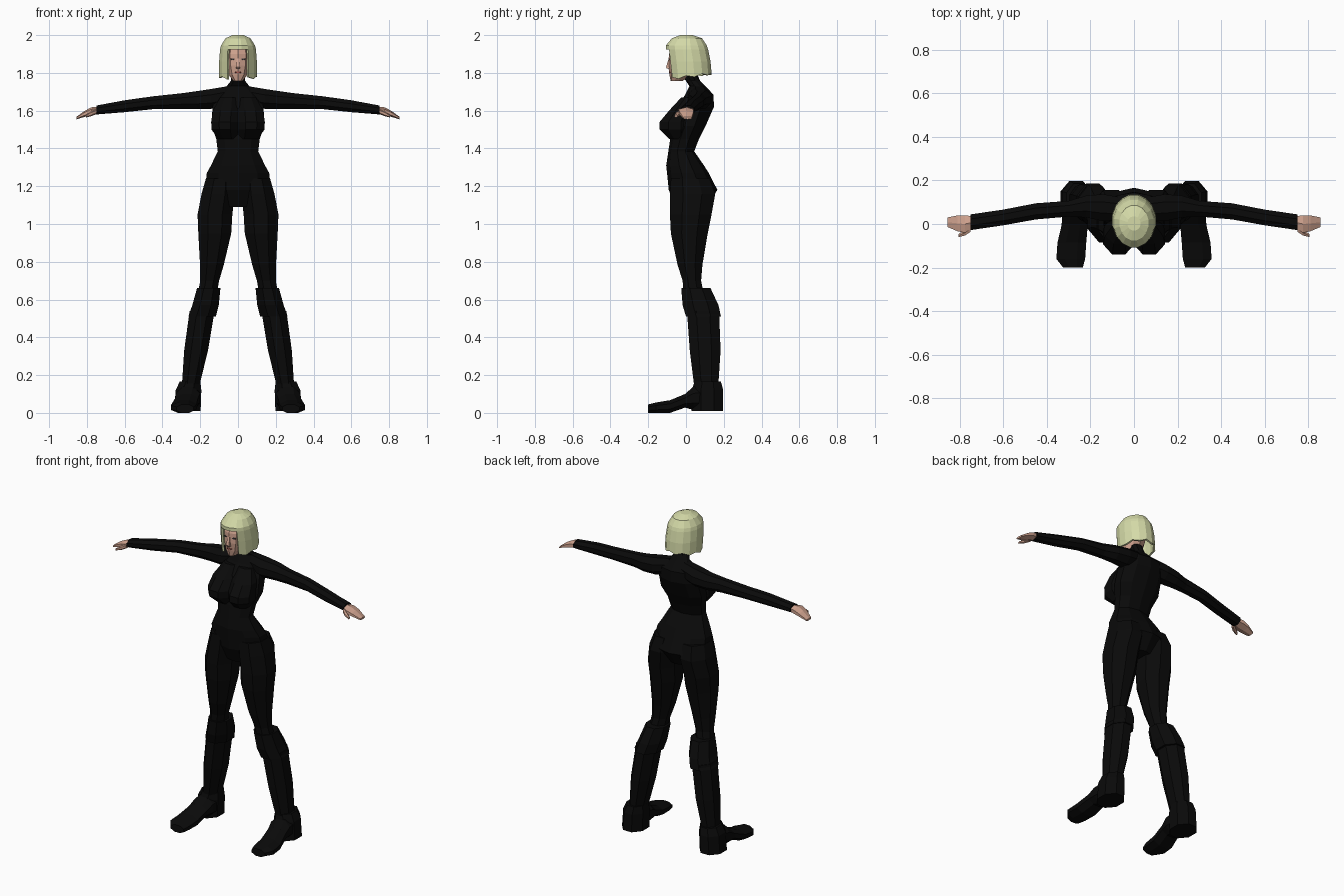
import bpy, bmesh, math


def material(name, r, g, b):
    m = bpy.data.materials.new(name)
    m.diffuse_color = (r, g, b, 1)
    return m


BLACK = material("black suit", 0.003, 0.003, 0.003)
SKIN = material("skin", 0.62, 0.36, 0.27)
BLONDE = material("pale blonde", 0.66, 0.70, 0.39)
LIP = material("lip red", 0.40, 0.10, 0.08)
EYE = material("eye dark", 0.06, 0.05, 0.05)


def finish(name, bm, mat, mirror):
    bmesh.ops.recalc_face_normals(bm, faces=bm.faces)
    me = bpy.data.meshes.new(name)
    bm.to_mesh(me)
    bm.free()
    me.materials.append(mat)
    ob = bpy.data.objects.new(name, me)
    bpy.context.collection.objects.link(ob)
    if mirror:
        mod = ob.modifiers.new("mirror", 'MIRROR')
        mod.use_mirror_merge = False
    return ob


def rings_mesh(rings, axis, n):
    """Ring = (position on axis, centre a, half width a, min b, max b)."""
    bm = bmesh.new()
    k = 1 / math.cos(math.pi / n)
    loops = []
    for t, ca, ra, b0, b1 in rings:
        loop = []
        for i in range(n):
            w = (i + 0.5) * 2 * math.pi / n
            a = ca + ra * k * math.cos(w)
            b = (b0 + b1) / 2 + (b1 - b0) / 2 * k * math.sin(w)
            co = {'x': (t, a, b), 'y': (a, t, b), 'z': (a, b, t)}[axis]
            loop.append(bm.verts.new(co))
        loops.append(loop)
    for p, q in zip(loops, loops[1:]):
        for i in range(n):
            j = (i + 1) % n
            bm.faces.new((p[i], p[j], q[j], q[i]))
    return bm, loops


def loft(name, rings, mat, axis='z', n=8, mirror=False):
    bm, loops = rings_mesh(rings, axis, n)
    bm.faces.new(loops[0])
    bm.faces.new(loops[-1])
    return finish(name, bm, mat, mirror)


# torso and neck
loft("torso", [
    (1.09, 0, 0.09, -0.05, 0.10), (1.18, 0, 0.175, -0.085, 0.16),
    (1.27, 0, 0.165, -0.095, 0.115), (1.31, 0, 0.143, -0.10, 0.09),
    (1.385, 0, 0.107, -0.09, 0.04), (1.45, 0, 0.115, -0.08, 0.065),
    (1.52, 0, 0.14, -0.06, 0.10), (1.62, 0, 0.135, -0.045, 0.143),
    (1.685, 0, 0.12, 0.0, 0.142), (1.73, 0, 0.06, 0.02, 0.10),
    (1.76, 0, 0.036, 0.0, 0.072), (1.81, 0, 0.036, -0.03, 0.05)], BLACK, n=10)
loft("bust", [
    (1.67, 0.05, 0.045, -0.025, 0.05), (1.60, 0.065, 0.068, -0.09, 0.03),
    (1.54, 0.07, 0.072, -0.14, 0.02), (1.50, 0.07, 0.070, -0.14, 0.02),
    (1.45, 0.055, 0.05, -0.088, 0.0)], BLACK, mirror=True)

# arms
loft("arm", [
    (0.05, 0.07, 0.05, 1.63, 1.73), (0.14, 0.075, 0.062, 1.61, 1.715),
    (0.22, 0.08, 0.05, 1.608, 1.703), (0.30, 0.07, 0.036, 1.61, 1.692),
    (0.45, 0.058, 0.037, 1.608, 1.676), (0.60, 0.03, 0.036, 1.592, 1.655),
    (0.75, 0.008, 0.036, 1.58, 1.627)], BLACK, 'x', mirror=True)

# hands
loft("hand", [
    (0.73, 0.01, 0.024, 1.587, 1.62), (0.775, 0.0, 0.04, 1.578, 1.615),
    (0.81, 0.003, 0.036, 1.57, 1.598), (0.855, 0.008, 0.022, 1.555, 1.567)],
    SKIN, 'x', 6, True)
loft("thumb", [
    (0.75, -0.02, 0.016, 1.583, 1.607), (0.775, -0.04, 0.013, 1.573, 1.595),
    (0.805, -0.053, 0.007, 1.565, 1.577)], SKIN, 'x', 6, True)

# legs
loft("leg", [
    (1.24, 0.095, 0.075, -0.08, 0.125), (1.16, 0.105, 0.088, -0.085, 0.155),
    (1.05, 0.122, 0.092, -0.085, 0.135), (0.95, 0.123, 0.087, -0.08, 0.115),
    (0.785, 0.138, 0.063, -0.045, 0.087), (0.70, 0.15, 0.05, -0.018, 0.08),
    (0.60, 0.168, 0.05, -0.01, 0.10)], BLACK, mirror=True)

# boots
loft("boot_cuff", [
    (0.66, 0.155, 0.062, -0.025, 0.13), (0.57, 0.172, 0.07, -0.018, 0.172),
    (0.51, 0.19, 0.073, 0.0, 0.185)], BLACK, mirror=True)
loft("boot_shaft", [
    (0.54, 0.19, 0.066, 0.005, 0.175), (0.33, 0.222, 0.063, 0.02, 0.183),
    (0.13, 0.253, 0.045, 0.045, 0.17)], BLACK, mirror=True)
loft("boot_heel", [
    (0.165, 0.254, 0.055, 0.045, 0.185), (0.12, 0.262, 0.068, 0.03, 0.197),
    (0.01, 0.268, 0.07, 0.03, 0.197)], BLACK, mirror=True)
loft("boot_foot", [
    (0.11, 0.262, 0.063, 0.01, 0.15), (0.04, 0.265, 0.064, 0.015, 0.14),
    (-0.005, 0.272, 0.06, 0.028, 0.10), (-0.085, 0.285, 0.066, 0.0, 0.067),
    (-0.16, 0.29, 0.066, 0.0, 0.055), (-0.2, 0.28, 0.045, 0.0, 0.045)],
    BLACK, 'y', mirror=True)

# head, nose, lips and eyes
loft("head", [
    (1.757, 0, 0.024, -0.08, -0.02), (1.79, 0, 0.05, -0.085, 0.03),
    (1.84, 0, 0.064, -0.09, 0.06), (1.90, 0, 0.068, -0.086, 0.08),
    (1.955, 0, 0.055, -0.06, 0.08)], SKIN, n=10)
loft("nose", [
    (1.822, 0, 0.012, -0.10, -0.08), (1.83, 0, 0.011, -0.106, -0.08),
    (1.88, 0, 0.006, -0.09, -0.08)], SKIN, n=4)
loft("lips", [(-0.08, 0, 0.018, 1.798, 1.808), (-0.091, 0, 0.013, 1.80, 1.807)],
     LIP, 'y', 6)
loft("eye", [(-0.07, 0.029, 0.012, 1.868, 1.877),
             (-0.087, 0.029, 0.011, 1.869, 1.876)], EYE, 'y', 6, True)

# bobbed hair: an open shell with the face cut out and a ragged hem
bm, loops = rings_mesh([
    (2.0, 0, 0.03, -0.03, 0.035), (1.983, 0, 0.066, -0.075, 0.085),
    (1.945, 0, 0.09, -0.107, 0.11), (1.925, 0, 0.095, -0.107, 0.117),
    (1.86, 0, 0.10, -0.10, 0.13), (1.78, 0, 0.10, -0.09, 0.135)], 'z', 16)
bm.faces.new(loops[0])
for i, v in enumerate(loops[-1]):
    v.co.z = 1.765 + (v.co.y + 0.07) * 0.12 + (0.012 if i % 2 else 0)
opening = [f for f in bm.faces if f.calc_center_median().z < 1.925
           and f.calc_center_median().y < -0.05
           and abs(f.calc_center_median().x) < 0.05]
bmesh.ops.delete(bm, geom=opening, context='FACES')
hair = finish("hair", bm, BLONDE, False)
shell = hair.modifiers.new("thickness", 'SOLIDIFY')
shell.thickness = 0.012
shell.offset = -1
